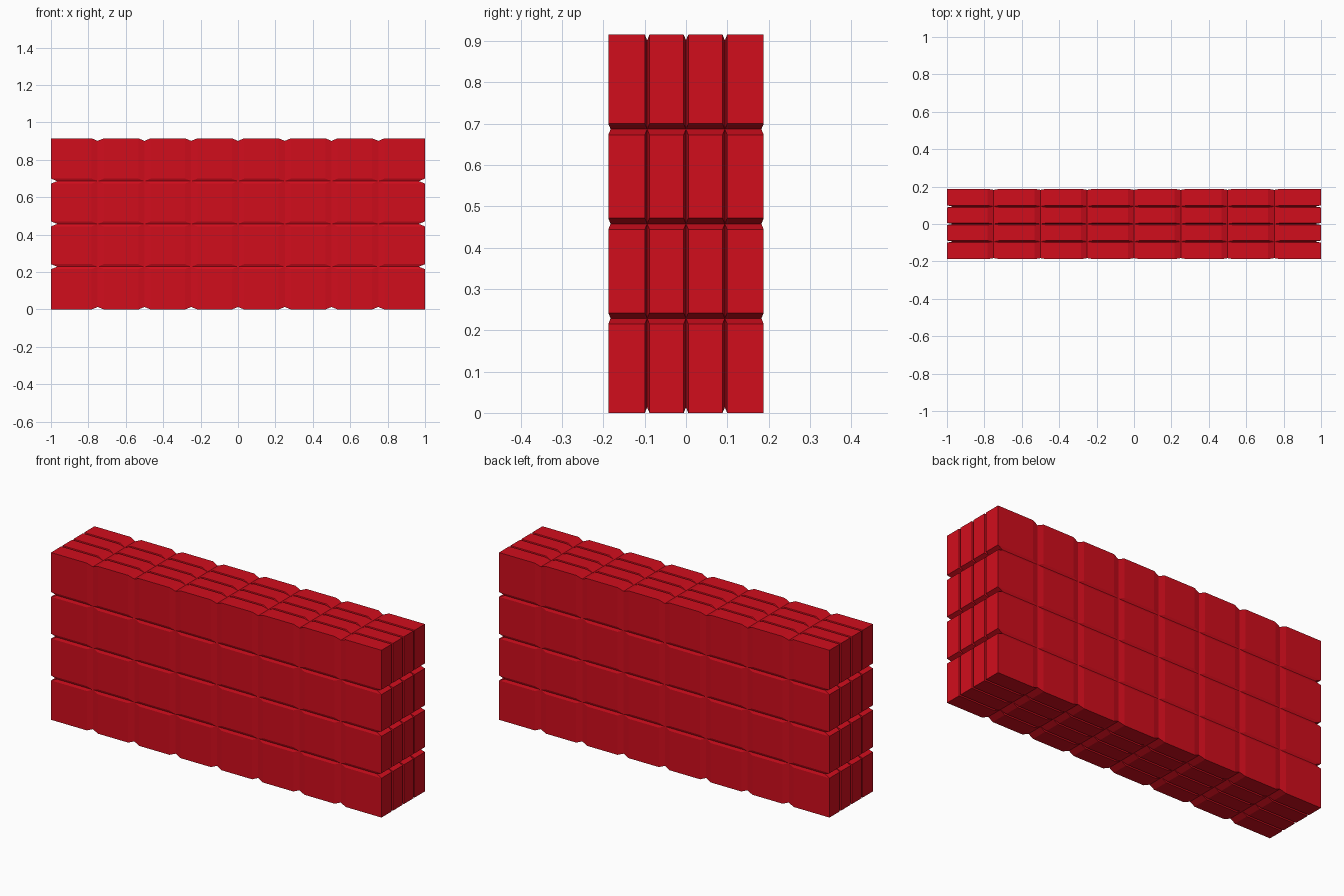
import bpy, bmesh
from mathutils import Vector

if "Cube" in bpy.data.objects:
    bpy.data.objects.remove(bpy.data.objects["Cube"])

SIZE = (2.0, 0.376, 0.915)        # overall block
CELLS = (8, 4, 4)                 # cells along x, y, z
GROOVE = (0.033, 0.0055, 0.0135)  # groove half width / depth along each axis


def stops(axis):
    """Coordinates along one axis, each flagged when it is a groove bottom."""
    half, n, w = SIZE[axis] / 2, CELLS[axis], GROOVE[axis]
    out = [(-half, False)]
    for i in range(1, n):
        c = -half + SIZE[axis] * i / n
        out += [(c - w, False), (c, True), (c + w, False)]
    return out + [(half, False)]


bm = bmesh.new()
lines = [stops(a) for a in range(3)]
verts = {}


def vert(key):
    """Shared surface vertex, sunk inward if it lies on a groove bottom."""
    if key not in verts:
        co = Vector([lines[a][key[a]][0] for a in range(3)])
        sunk = any(lines[a][key[a]][1] for a in range(3))
        if sunk:
            for a in range(3):
                if key[a] == 0:
                    co[a] += GROOVE[a]
                elif key[a] == len(lines[a]) - 1:
                    co[a] -= GROOVE[a]
        co.z += SIZE[2] / 2
        verts[key] = (bm.verts.new(co), sunk)
    return verts[key]


# Six grooved sides
for n in range(3):
    u, v = (n + 1) % 3, (n + 2) % 3
    for side in (0, len(lines[n]) - 1):
        for i in range(len(lines[u]) - 1):
            for j in range(len(lines[v]) - 1):
                ring = []
                for di, dj in ((0, 0), (1, 0), (1, 1), (0, 1)):
                    key = [0, 0, 0]
                    key[n], key[u], key[v] = side, i + di, j + dj
                    ring.append(vert(tuple(key)))
                if side == 0:
                    ring.reverse()
                raised = [k for k in range(4) if not ring[k][1]]
                p = [r[0] for r in ring]
                if len(raised) == 1:      # groove crossing: mitre crease
                    k = raised[0]
                    p = p[k:] + p[:k]
                    bm.faces.new((p[0], p[1], p[2]))
                    bm.faces.new((p[0], p[2], p[3]))
                else:
                    bm.faces.new(p)

bmesh.ops.recalc_face_normals(bm, faces=bm.faces)
mesh = bpy.data.meshes.new("grooved_block")
bm.to_mesh(mesh)
bm.free()
block = bpy.data.objects.new("grooved_block", mesh)
bpy.context.collection.objects.link(block)

# Deep red material
red = bpy.data.materials.new("red")
red.diffuse_color = (0.64, 0.004, 0.012, 1)
red.use_nodes = True
red.node_tree.nodes["Principled BSDF"].inputs["Base Color"].default_value = red.diffuse_color
mesh.materials.append(red)
